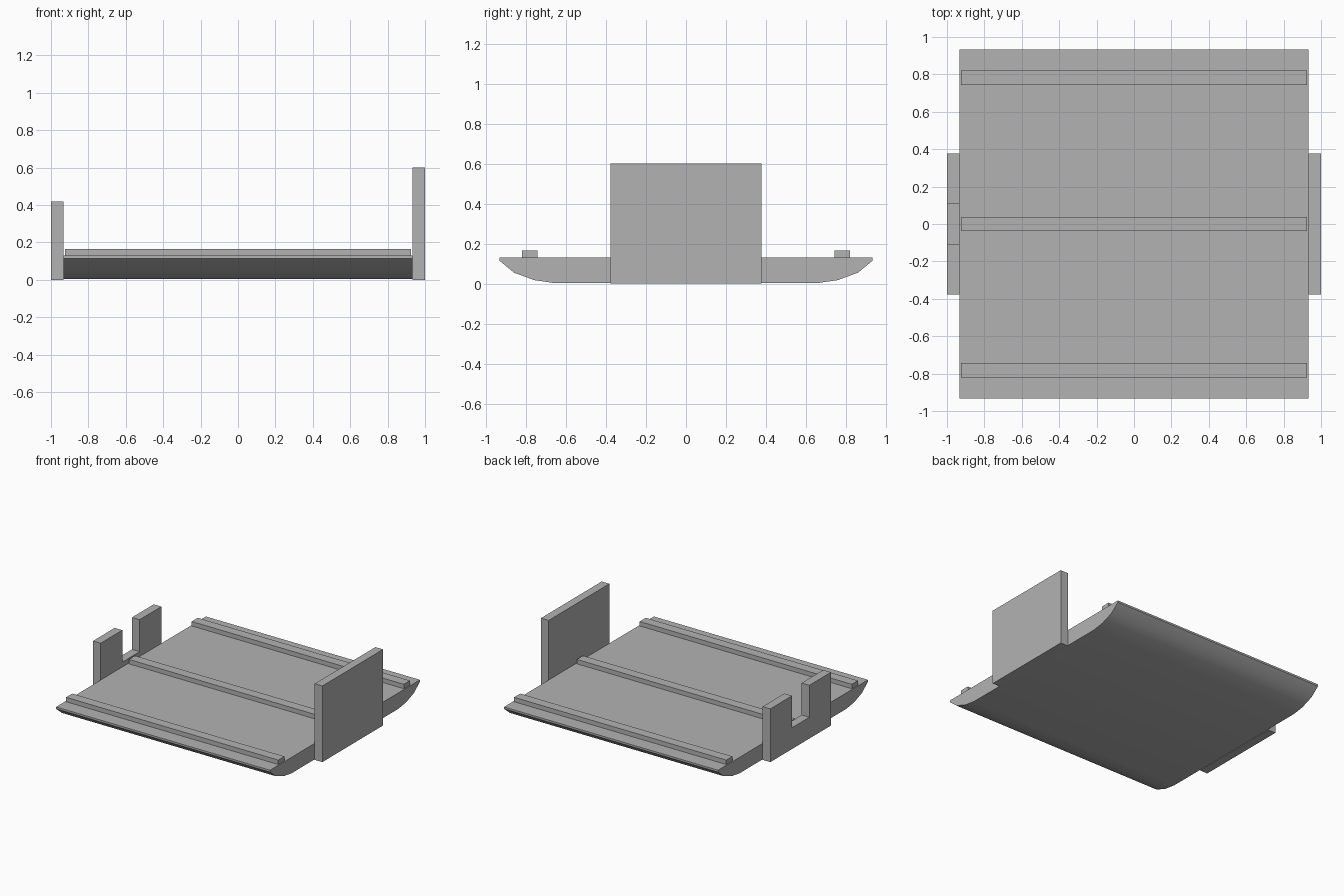
import bpy
import bmesh
import math

cube = bpy.data.objects.get("Cube")
if cube:
    bpy.data.objects.remove(cube, do_unlink=True)

grey = bpy.data.materials.new("plain grey")
grey.use_nodes = True
colour = (0.45, 0.45, 0.45, 1)
grey.diffuse_color = colour
grey.node_tree.nodes["Principled BSDF"].inputs["Base Color"].default_value = colour


def extrude_profile(name, profile, x0, x1):
    """Sweep a (y, z) outline along x."""
    bm = bmesh.new()
    face = bm.faces.new([bm.verts.new((x0, y, z)) for y, z in profile])
    sweep = bmesh.ops.extrude_face_region(bm, geom=[face])
    verts = [v for v in sweep["geom"] if isinstance(v, bmesh.types.BMVert)]
    bmesh.ops.translate(bm, verts=verts, vec=(x1 - x0, 0, 0))
    bmesh.ops.recalc_face_normals(bm, faces=bm.faces)
    mesh = bpy.data.meshes.new(name)
    bm.to_mesh(mesh)
    bm.free()
    mesh.materials.append(grey)
    obj = bpy.data.objects.new(name, mesh)
    bpy.context.collection.objects.link(obj)
    return obj


def rectangle(y0, y1, z0, z1):
    return [(y0, z0), (y1, z0), (y1, z1), (y0, z1)]


def mirrored(half):
    """Complete a symmetric outline from its +y half."""
    return half + [(-y, z) for y, z in reversed(half)]


HALF = 0.933     # half width of the deck
PLATE = 0.378    # half length of the side plates
DECK_TOP = 0.13

# Deck with upturned, rounded underside at both ends
deck = extrude_profile("deck", mirrored([
    (0.665, 0.004), (0.76, 0.018), (0.86, 0.055), (HALF, 0.115), (HALF, DECK_TOP)]),
    -HALF, HALF)
bpy.ops.object.select_all(action="DESELECT")
deck.select_set(True)
bpy.context.view_layer.objects.active = deck
bpy.ops.object.shade_smooth_by_angle(angle=math.radians(30))

# Three cross rails
for name, y in (("front_rail", -0.782), ("middle_rail", 0), ("back_rail", 0.782)):
    extrude_profile(name, rectangle(y - 0.038, y + 0.038, DECK_TOP, 0.165), -0.925, 0.925)

# Tall plain side plate
extrude_profile("tall_side_plate", rectangle(-PLATE, PLATE, 0, 0.6), HALF, 1)

# Low side plate with a square notch
extrude_profile("notched_side_plate", mirrored([
    (PLATE, 0), (PLATE, 0.42), (0.108, 0.42), (0.108, 0.168)]), -1, -HALF)
